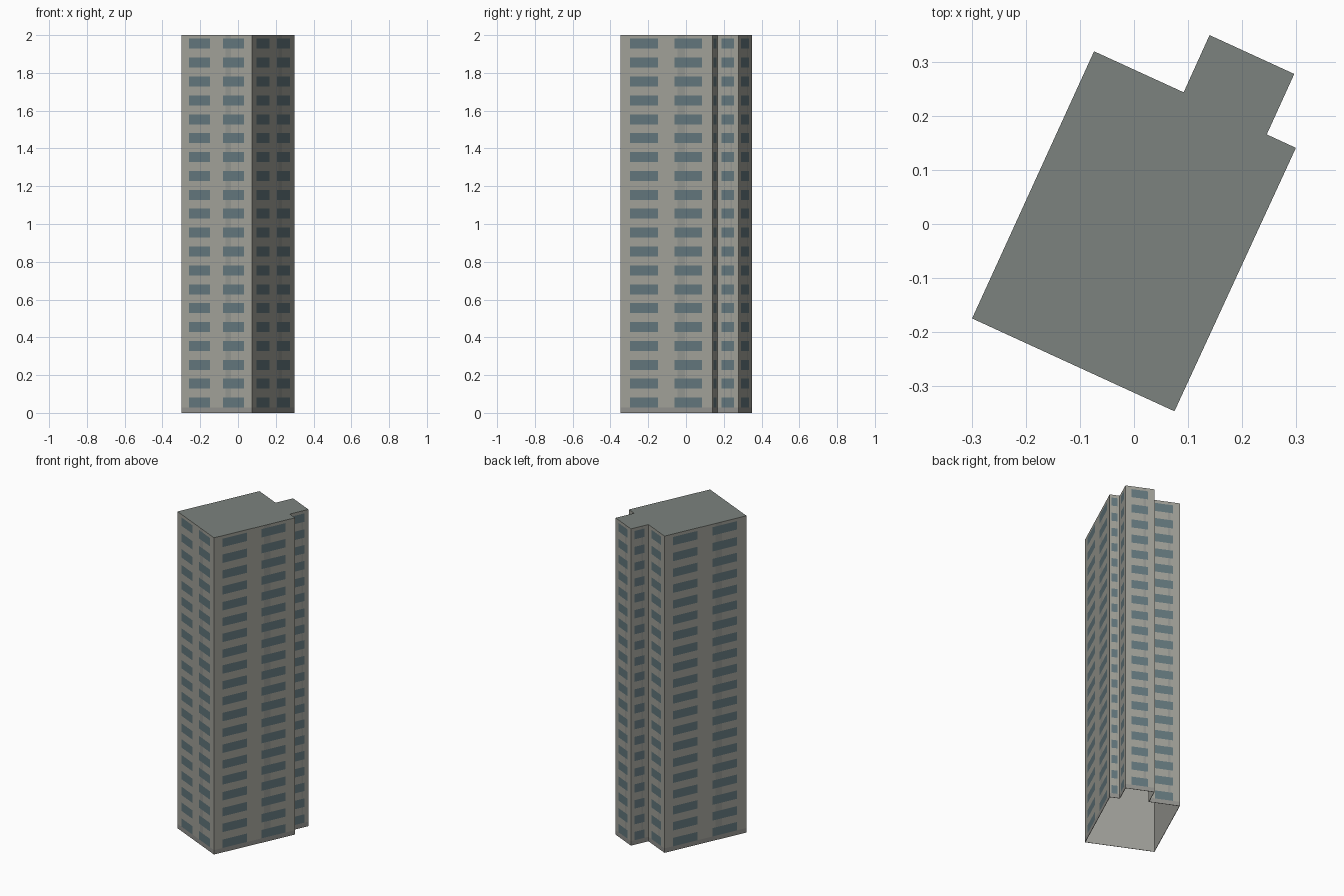
import bpy, bmesh

if "Cube" in bpy.data.objects:
    bpy.data.objects.remove(bpy.data.objects["Cube"])

# footprint of the tower with its rear wing, counter-clockwise
PLAN = [(-0.300, -0.175), (0.075, -0.347), (0.300, 0.141), (0.246, 0.166),
        (0.297, 0.278), (0.140, 0.350), (0.092, 0.244), (-0.074, 0.320)]
HEIGHT, FLOORS = 2.0, 20
WALL, GLASS, STREAK, BASE, ROOF, LINING = range(6)

# column layouts: (end fraction, has window, weathered)
TWO_BAYS = [(0.105, 0, 0), (0.405, 1, 0), (0.585, 0, 0), (0.62, 1, 0),
            (0.70, 1, 1), (0.885, 1, 0), (1.0, 0, 0)]
ONE_BAY = [(0.20, 0, 0), (0.62, 1, 0), (0.70, 1, 1), (0.78, 1, 0), (1.0, 0, 0)]


def material(name, rgb):
    m = bpy.data.materials.new(name)
    m.diffuse_color = (*rgb, 1)
    m.use_nodes = True
    m.node_tree.nodes["Principled BSDF"].inputs["Base Color"].default_value = m.diffuse_color
    return m


mats = [material("wall", (0.36, 0.36, 0.32)),
        material("glass", (0.125, 0.185, 0.205)),
        material("weathered_wall", (0.30, 0.31, 0.285)),
        material("base_band", (0.29, 0.29, 0.27)),
        material("roof", (0.20, 0.225, 0.21)),
        material("lining", (0.36, 0.36, 0.33))]

# stations around the plan, and the column type following each
stations, columns = [], []
for i, (x0, y0) in enumerate(PLAN):
    x1, y1 = PLAN[(i + 1) % len(PLAN)]
    length = ((x1 - x0) ** 2 + (y1 - y0) ** 2) ** 0.5
    start = 0.0
    for end, window, weathered in (TWO_BAYS if length > 0.3 else ONE_BAY):
        stations.append((x0 + (x1 - x0) * start, y0 + (y1 - y0) * start))
        columns.append((window, weathered))
        start = end

# floor levels: sill and head of each window row
levels = [0.0]
for k in range(FLOORS):
    levels += [0.028 + 0.1 * k, 0.081 + 0.1 * k]
levels.append(HEIGHT)

# facade grid and roof
bm = bmesh.new()
rings = [[bm.verts.new((x, y, z)) for x, y in stations] for z in levels]
n = len(stations)
for r in range(len(levels) - 1):
    for c in range(n):
        d = (c + 1) % n
        f = bm.faces.new((rings[r][c], rings[r][d], rings[r + 1][d], rings[r + 1][c]))
        window, weathered = columns[c]
        if r == 0:
            f.material_index = BASE
        elif window and r % 2 == 1:
            f.material_index = GLASS
        else:
            f.material_index = STREAK if weathered else WALL
bm.faces.new(rings[-1]).material_index = ROOF

mesh = bpy.data.meshes.new("tower")
bm.to_mesh(mesh)
bm.free()
for m in mats:
    mesh.materials.append(m)
tower = bpy.data.objects.new("tower", mesh)
bpy.context.collection.objects.link(tower)

# plain inner lining, open at the bottom
shell = tower.modifiers.new("lining", 'SOLIDIFY')
shell.thickness = 0.002
shell.offset = -1
shell.use_even_offset = True
shell.material_offset = LINING
